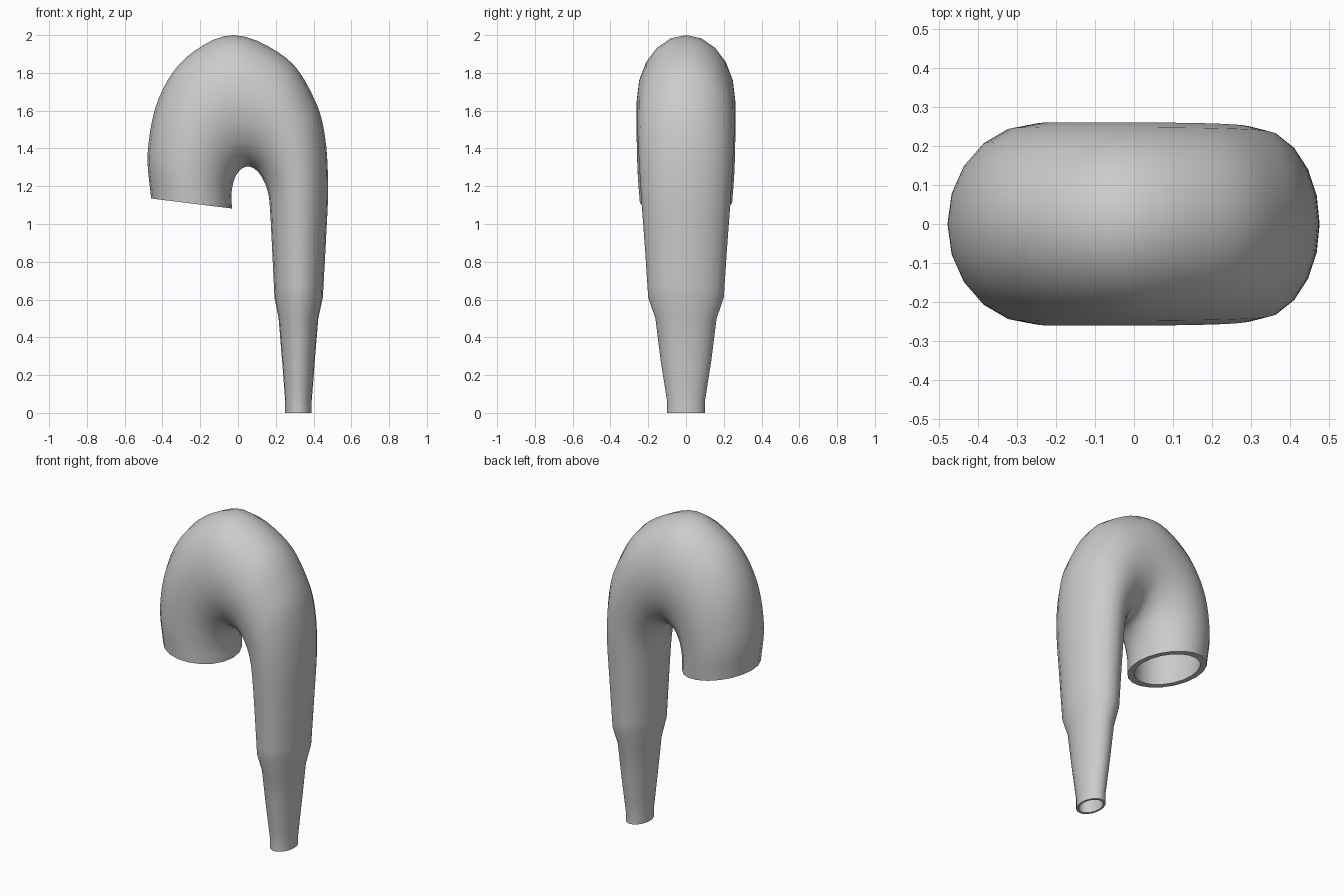
import bpy, bmesh, math
from mathutils import Vector

if "Cube" in bpy.data.objects:
    bpy.data.objects.remove(bpy.data.objects["Cube"])

SIDES = 20
WALL = 0.83   # inner bore relative to the outer section

# stations: inner-bend x, z, outer-bend x, z, half width in y
neck = [
    (0.25, 0.00, 0.39, 0.00, 0.10),
    (0.25, 0.06, 0.39, 0.06, 0.10),
    (0.243, 0.15, 0.397, 0.15, 0.114),
    (0.234, 0.27, 0.406, 0.27, 0.133),
    (0.215, 0.50, 0.425, 0.50, 0.162),
    (0.193, 0.61, 0.449, 0.61, 0.20),
]
bend = [
    (0.193, 0.61, 0.449, 0.61, 0.20),
    (0.179, 0.90, 0.466, 0.92, 0.22),
    (0.168, 1.10, 0.477, 1.20, 0.238),
    (0.155, 1.18, 0.461, 1.46, 0.248),
    (0.125, 1.25, 0.405, 1.66, 0.255),
    (0.09, 1.29, 0.26, 1.875, 0.259),
    (0.05, 1.304, -0.02, 2.00, 0.261),
    (0.01, 1.285, -0.27, 1.885, 0.261),
    (-0.02, 1.235, -0.42, 1.665, 0.261),
    (-0.034, 1.165, -0.478, 1.38, 0.256),
    (-0.032, 1.082, -0.46, 1.135, 0.244),
]


def smooth_path(pts, steps):
    """Catmull-Rom interpolation through the stations."""
    p = [Vector(q) for q in pts]
    p = [2 * p[0] - p[1]] + p + [2 * p[-1] - p[-2]]
    out = []
    for i in range(1, len(p) - 2):
        a, b, c, d = p[i - 1:i + 3]
        for s in range(steps):
            t = s / steps
            out.append(0.5 * (2 * b + (c - a) * t + (2 * a - 5 * b + 4 * c - d) * t * t
                              + (3 * b - a - 3 * c + d) * t ** 3))
    return out + [p[-2]]


stations = [Vector(q) for q in neck[:-1]] + smooth_path(bend, 5)
bm = bmesh.new()


def ring(st, scale):
    ix, iz, ox, oz, w = st
    inner, outer = Vector((ix, 0, iz)), Vector((ox, 0, oz))
    mid, half = (inner + outer) / 2, (outer - inner) / 2
    return [bm.verts.new(mid + half * scale * math.cos(a) + Vector((0, w * scale * math.sin(a), 0)))
            for a in (2 * math.pi * k / SIDES for k in range(SIDES))]


# outer skin up the pipe, then the bore back down, closed into one shell
rings = [ring(s, 1) for s in stations] + [ring(s, WALL) for s in reversed(stations)]
for a, b in zip(rings, rings[1:] + rings[:1]):
    for k in range(SIDES):
        n = (k + 1) % SIDES
        bm.faces.new((a[k], a[n], b[n], b[k]))
bmesh.ops.recalc_face_normals(bm, faces=bm.faces)

mesh = bpy.data.meshes.new("curved_pipe")
bm.to_mesh(mesh)
bm.free()
pipe = bpy.data.objects.new("curved_pipe", mesh)
bpy.context.collection.objects.link(pipe)
bpy.context.view_layer.objects.active = pipe
pipe.select_set(True)
bpy.ops.object.shade_smooth_by_angle(angle=math.radians(40))
